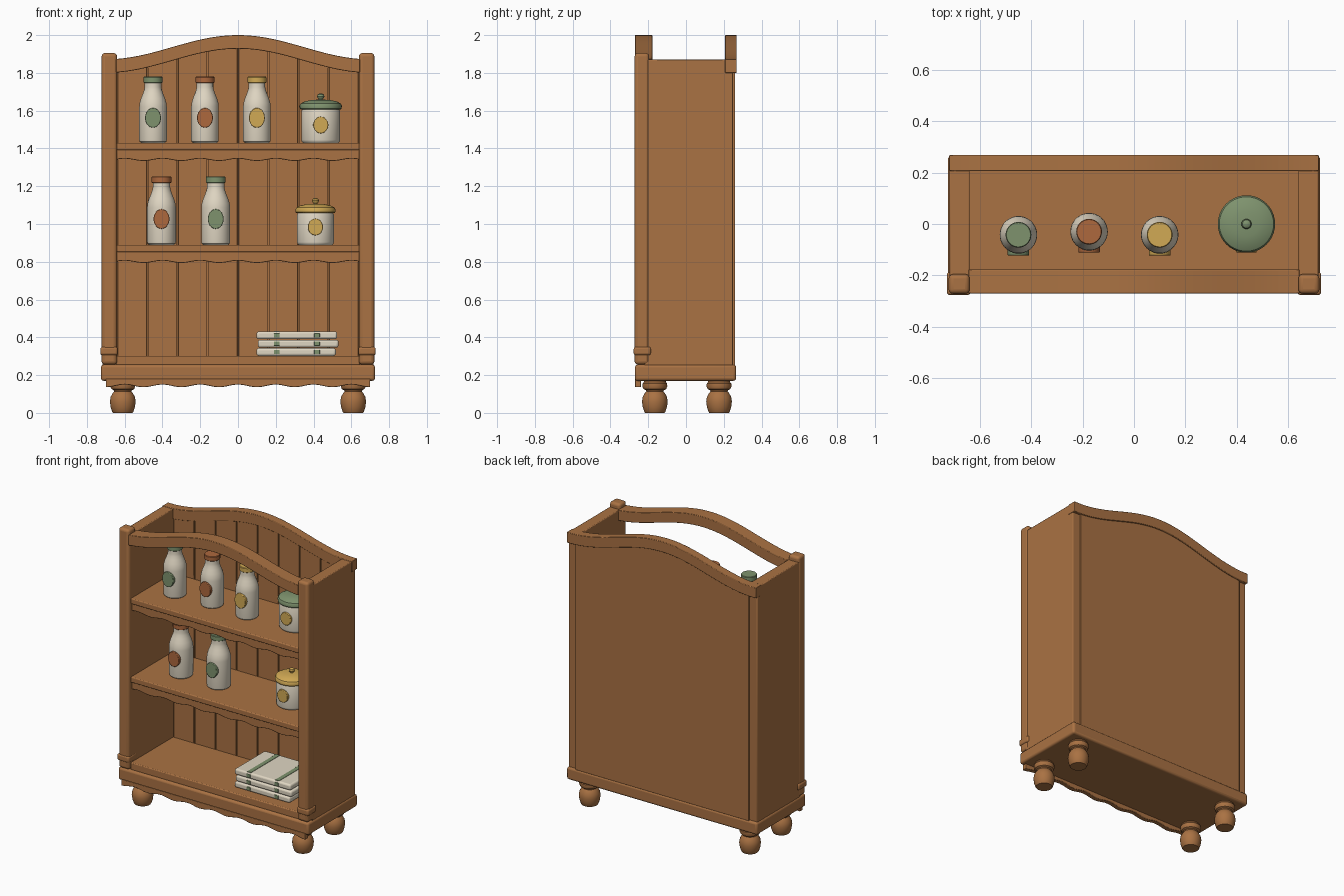
import bpy, bmesh, math

if "Cube" in bpy.data.objects:
    bpy.data.objects.remove(bpy.data.objects["Cube"])

def mat(name, c):
    m = bpy.data.materials.new(name)
    m.diffuse_color = (*c, 1)
    m.use_nodes = True
    m.node_tree.nodes["Principled BSDF"].inputs["Base Color"].default_value = m.diffuse_color
    return m

WOOD = mat("warm wood", (0.40, 0.168, 0.056))
CREAM = mat("cream", (0.74, 0.67, 0.54))
GREEN = mat("sage green", (0.21, 0.29, 0.155))
RUST = mat("rust", (0.42, 0.14, 0.048))
GOLD = mat("mustard", (0.64, 0.40, 0.09))

def finish(name, bm, m, bevel=0, seg=2, smooth=True):
    bmesh.ops.recalc_face_normals(bm, faces=bm.faces)
    me = bpy.data.meshes.new(name)
    bm.to_mesh(me)
    bm.free()
    ob = bpy.data.objects.new(name, me)
    bpy.context.collection.objects.link(ob)
    me.materials.append(m)
    if bevel:
        b = ob.modifiers.new("bevel", "BEVEL")
        b.width, b.segments, b.limit_method = bevel, seg, 'ANGLE'
        b.angle_limit = math.radians(50)
    if smooth:
        bpy.ops.object.select_all(action='DESELECT')
        ob.select_set(True)
        bpy.context.view_layer.objects.active = ob
        bpy.ops.object.shade_smooth_by_angle(angle=math.radians(35))
    return ob

def box(name, x, y, z, m=WOOD, bevel=0.005, seg=2):
    bm = bmesh.new()
    bmesh.ops.create_cube(bm, size=1)
    for v in bm.verts:
        for i, r in enumerate((x, y, z)):
            v.co[i] = r[0] if v.co[i] < 0 else r[1]
    return finish(name, bm, m, bevel, seg)

def band(name, half, y, low, high, n=64, bevel=0.003, m=WOOD):
    """Board between two height curves, extruded along y."""
    bm = bmesh.new()
    xs = [-half + 2 * half * i / n for i in range(n + 1)]
    pts = [(x, low(x)) for x in xs] + [(x, high(x)) for x in reversed(xs)]
    a = [bm.verts.new((x, y[0], z)) for x, z in pts]
    b = [bm.verts.new((x, y[1], z)) for x, z in pts]
    N = len(pts)
    for i in range(N):
        j = (i + 1) % N
        bm.faces.new((a[i], a[j], b[j], b[i]))
    for i in range(n):
        k = N - 1 - i
        for s in (a, b):
            bm.faces.new((s[i], s[i + 1], s[k - 1], s[k]))
    return finish(name, bm, m, bevel)

def lathe(name, prof, at, m, n=40):
    bm = bmesh.new()
    rings = [[bm.verts.new((at[0] + r * math.cos(2 * math.pi * i / n),
                            at[1] + r * math.sin(2 * math.pi * i / n), at[2] + z))
              for i in range(n)] for r, z in prof]
    for p, q in zip(rings, rings[1:]):
        for i in range(n):
            bm.faces.new((p[i], p[(i + 1) % n], q[(i + 1) % n], q[i]))
    bmesh.ops.remove_doubles(bm, verts=bm.verts, dist=1e-5)
    return finish(name, bm, m)

def label(name, at, rad, rx, rz, m):
    """Oval badge set on the front of a jar."""
    bm = bmesh.new()
    bmesh.ops.create_cone(bm, cap_ends=True, segments=32, radius1=1, radius2=1, depth=1)
    for v in bm.verts:
        a, b, c = v.co
        back = math.sqrt(rad ** 2 - (a * rx) ** 2) - 0.004
        d = rad + 0.008 if c > 0 else back
        v.co = (at[0] + a * rx, at[1] - d, at[2] + b * rz)
    finish(name, bm, m, 0.003, 2)

# --- base, apron and turned feet
box("plinth", (-.725, .725), (-.27, .265), (.17, .255), bevel=.014, seg=3)
band("base_apron", .70, (-.27, -.238),
     lambda x: .143 + .007 * math.cos(2 * math.pi * x / .2), lambda x: .18, 96)
foot = [(0, 0), (.052, 0), (.056, .006), (.064, .03), (.068, .06), (.064, .085), (.053, .105),
        (.045, .114), (.048, .12), (.06, .126), (.066, .14), (.065, .155), (.058, .163), (.058, .175), (0, .175)]
for x in (-.61, .61):
    for y, n in ((-.165, "front"), (.175, "back")):
        lathe(n + "_foot", foot, (x, y, 0), WOOD)

# --- sides and posts
for s in (-1, 1):
    def span(a, b):
        return tuple(sorted((s * a, s * b)))
    box("side_panel", span(.64, .718), (-.22, .25), (.25, 1.87))
    box("front_post", span(.64, .722), (-.272, -.195), (.256, 1.905), bevel=.018, seg=4)
    box("post_collar", span(.637, .729), (-.277, -.186), (.305, .35), bevel=.012, seg=3)

# --- back: panel, planks with grooves, arched crown
def arch(x):
    return 1.872 + .128 * (1 + math.cos(math.pi * x / .7)) / 2

def arch_low(x):
    return arch(x) - .072

band("back_panel", .66, (.222, .26), lambda x: .25, lambda x: arch(x) - .02)
for i in range(8):
    c = -.56 + .16 * i
    o = band("back_plank", .077, (.21, .225), lambda x: .25, lambda x: arch(x + c) - .03, 10, .002)
    o.location.x = c
band("back_crown", .72, (.207, .268), arch_low, arch)
band("front_arch", .645, (-.27, -.178), arch_low, arch)

# --- shelves with scalloped valances
for n, z in (("upper", 1.43), ("middle", .89)):
    box(n + "_shelf", (-.645, .645), (-.25, .215), (z - .038, z), bevel=.006, seg=3)
    band(n + "_valance", .642, (-.24, -.212),
         lambda x: z - .09 + .006 * math.cos(2 * math.pi * x / .2), lambda x: z - .03, 96)
box("floor_shelf", (-.645, .645), (-.25, .215), (.25, .302), bevel=.006)

# --- bottles
def bottle(x, y, z, r, h, cap, lab):
    k, q = h / .35, r / .073
    body = [(0, 0), (.064, 0), (.071, .006), (.073, .016), (.073, .19), (.071, .21), (.064, .235),
            (.054, .26), (.047, .28), (.044, .295), (.044, .32), (0, .32)]
    lathe("bottle", [(a * q, b * k) for a, b in body], (x, y, z), CREAM)
    lid = [(0, .317), (.047, .317), (.05, .32), (.05, .346), (.047, .35), (0, .35)]
    lathe("bottle_cap", [(a * q, b * k) for a, b in lid], (x, y, z), cap)
    label("bottle_label", (x, y, z + .132 * k), r, .042, .052, lab)

bottle(-.45, -.042, 1.43, .073, .35, GREEN, GREEN)
bottle(-.175, -.03, 1.43, .073, .35, RUST, RUST)
bottle(.10, -.042, 1.43, .073, .35, GOLD, GOLD)
bottle(-.405, -.04, .89, .076, .362, RUST, RUST)
bottle(-.118, -.04, .89, .076, .362, GREEN, GREEN)

# --- lidded canisters
def canister(x, y, z, k, lid):
    body = [(0, 0), (.096, 0), (.103, .007), (.105, .015), (.105, .17), (.1, .182), (0, .182)]
    top = [(0, .18), (.108, .18), (.113, .186), (.114, .2), (.108, .212), (.085, .224), (.05, .231), (0, .234)]
    knob = [(0, .228), (.01, .228), (.011, .236), (.018, .243), (.02, .251), (.016, .261), (.008, .266), (0, .267)]
    for n, p, m in (("canister", body, CREAM), ("canister_lid", top, lid), ("lid_knob", knob, lid)):
        lathe(n, [(a * k, b * k) for a, b in p], (x, y, z), m)
    label("canister_label", (x, y, z + .096 * k if k > .97 else z + .094), .105 * k, .04, .044, GOLD)

canister(.438, .0, 1.43, .98, GREEN)
canister(.41, .0, .89, .93, GOLD)

# --- folded linens with stripes
for i, (a, b) in enumerate(((.098, .518), (.105, .532), (.098, .525))):
    z = .302 + .044 * i
    box("folded_cloth", (a, b), (-.18, .15), (z, z + .041), CREAM, .012, 3)
    for x in (.205, .418):
        box("cloth_stripe", (x - .015, x + .015), (-.183, .153), (z + .009, z + .032), GREEN, .002)
        if i == 2:
            box("top_stripe", (x - .015, x + .015), (-.172, .142), (z + .03, z + .0435), GREEN, .001)
